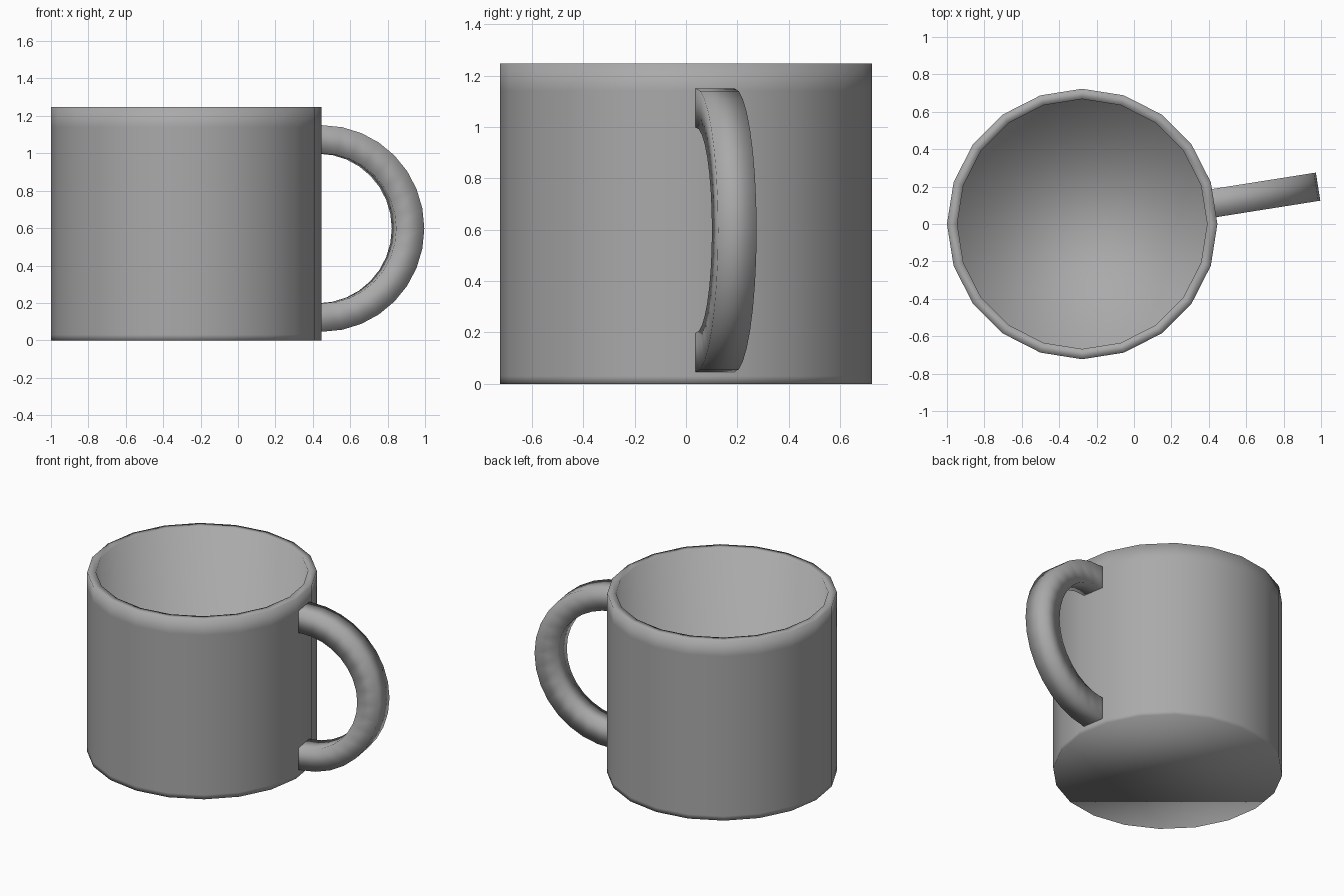
import bpy, bmesh
from math import sin, cos, pi, radians
from mathutils import Matrix, Vector

cube = bpy.data.objects.get("Cube")
if cube:
    bpy.data.objects.remove(cube, do_unlink=True)

SIDES = 20
RADIUS, INNER = 0.723, 0.668
HEIGHT, FLOOR = 1.247, 0.06
AXIS = Vector((-0.277, 0, 0))

grey = bpy.data.materials.new("grey ceramic")
grey.use_nodes = True
colour = (0.4, 0.4, 0.4, 1)
grey.diffuse_color = colour
grey.node_tree.nodes["Principled BSDF"].inputs["Base Color"].default_value = colour


def loft(name, rings):
    """Skin a list of closed rings and cap both ends, shaded smooth."""
    bm = bmesh.new()
    loops = [[bm.verts.new(p) for p in ring] for ring in rings]
    for a, b in zip(loops, loops[1:]):
        n = len(a)
        for i in range(n):
            j = (i + 1) % n
            bm.faces.new((a[i], a[j], b[j], b[i]))
    bm.faces.new(loops[0])
    bm.faces.new(loops[-1])
    bmesh.ops.recalc_face_normals(bm, faces=bm.faces)
    for f in bm.faces:
        f.smooth = True
    mesh = bpy.data.meshes.new(name)
    bm.to_mesh(mesh)
    bm.free()
    mesh.materials.append(grey)
    obj = bpy.data.objects.new(name, mesh)
    bpy.context.collection.objects.link(obj)
    return obj


def circle(r, z):
    return [AXIS + Vector((r * cos(2 * pi * i / SIDES), r * sin(2 * pi * i / SIDES), z))
            for i in range(SIDES)]


# Cup: outside from the base up, over the rim and down to the inner floor
profile = [(RADIUS, 0), (RADIUS, 0.03), (RADIUS, 1.14), (RADIUS, HEIGHT),
           (INNER, HEIGHT), (INNER, FLOOR)]
loft("mug_body", [circle(r, z) for r, z in profile])

# Handle: square section swept round a half circle, centred on one wall panel
STEPS, HALF = 16, 0.076
ARC, CENTRE_R, CENTRE_Z = 0.476, 0.725, 0.598
turn = Matrix.Translation(AXIS) @ Matrix.Rotation(radians(180 / SIDES), 4, 'Z')


def section(angle, shift=0):
    ring = []
    for dr, dy in ((-1, -1), (1, -1), (1, 1), (-1, 1)):
        r = ARC + dr * HALF
        ring.append(turn @ Vector((CENTRE_R + shift + r * cos(angle), dy * HALF,
                                   CENTRE_Z + r * sin(angle))))
    return ring


arc = [section(-pi / 2 + pi * i / STEPS) for i in range(STEPS + 1)]
loft("handle", [section(-pi / 2, -0.03)] + arc + [section(pi / 2, -0.03)])
